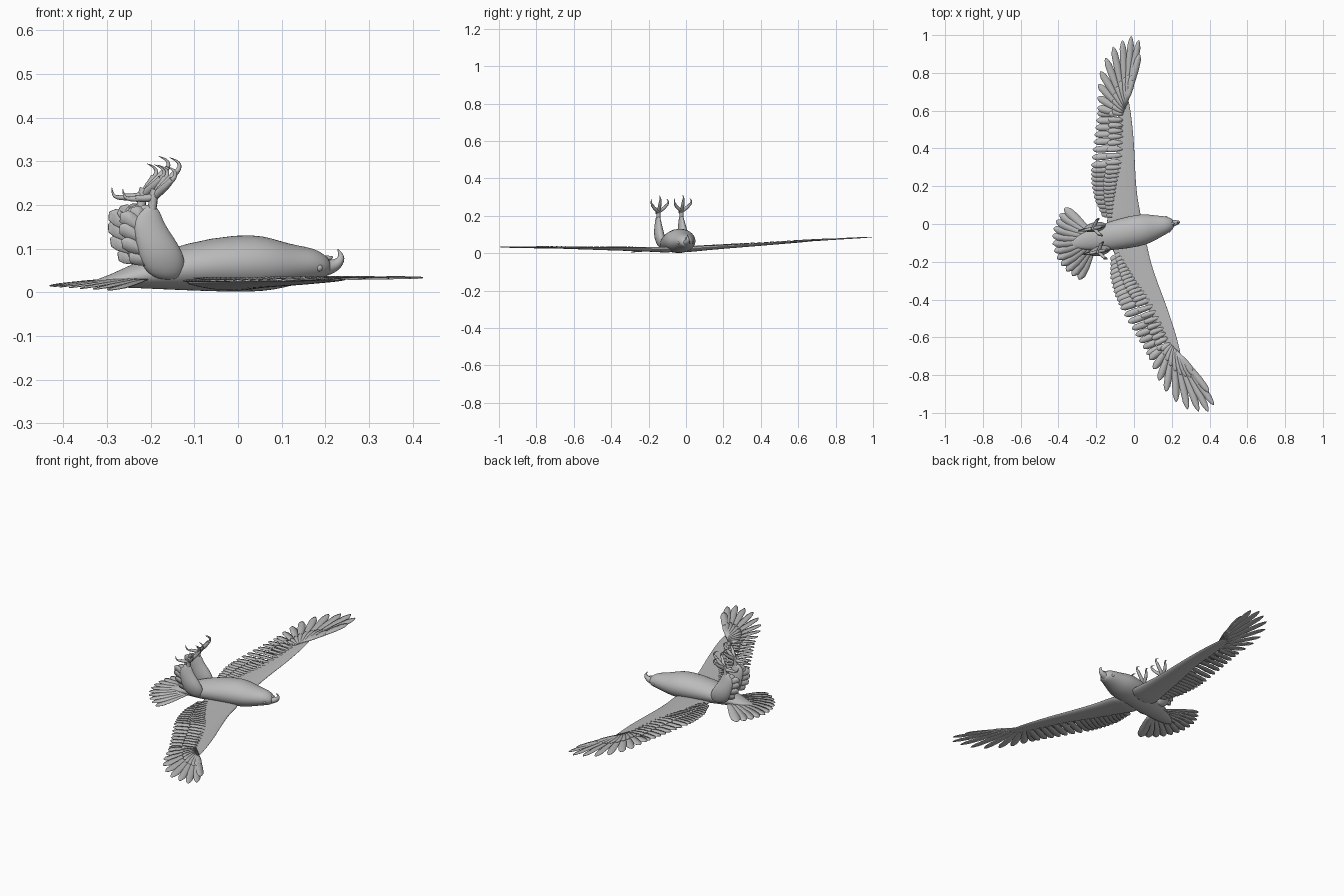
import bpy, bmesh, math
from mathutils import Vector, Matrix

cube = bpy.data.objects.get("Cube")
if cube:
    bpy.data.objects.remove(cube)

GREY = (0.5, 0.5, 0.5, 1)
mat = bpy.data.materials.new("plain grey")
mat.use_nodes = True
mat.diffuse_color = GREY
mat.node_tree.nodes["Principled BSDF"].inputs["Base Color"].default_value = GREY

# The bird lies on its back, heading mostly along +x, with a slight bank
ROOT = (Matrix.Translation((0, -0.037, 0)) @ Matrix.Rotation(math.radians(11.6), 4, 'Z')
        @ Matrix.Rotation(math.radians(1.5), 4, 'X'))


def finish(name, mesh, mirror=False, subsurf=0, thick=0):
    ob = bpy.data.objects.new(name, mesh)
    bpy.context.collection.objects.link(ob)
    mesh.materials.clear()
    mesh.materials.append(mat)
    ob.matrix_world = ROOT
    bpy.ops.object.select_all(action='DESELECT')
    ob.select_set(True)
    bpy.context.view_layer.objects.active = ob
    bpy.ops.object.shade_smooth_by_angle(angle=math.radians(50))
    if thick:
        sol = ob.modifiers.new("thickness", 'SOLIDIFY')
        sol.thickness = thick
        sol.offset = 0
    if subsurf:
        ob.modifiers.new("smooth", 'SUBSURF').levels = subsurf
        ob.modifiers["smooth"].render_levels = subsurf
    if mirror:
        mod = ob.modifiers.new("mirror", 'MIRROR')
        mod.use_axis = (False, True, False)
        mod.use_mirror_merge = False
    return ob


def to_mesh(bm, name):
    bmesh.ops.recalc_face_normals(bm, faces=bm.faces)
    mesh = bpy.data.meshes.new(name)
    bm.to_mesh(mesh)
    bm.free()
    return mesh


def loft(name, rings, **kw):
    bm = bmesh.new()
    loops = [[bm.verts.new(p) for p in ring] for ring in rings]
    n = len(loops[0])
    for a, b in zip(loops, loops[1:]):
        for i in range(n):
            j = (i + 1) % n
            bm.faces.new((a[i], a[j], b[j], b[i]))
    bm.faces.new(loops[0])
    bm.faces.new(loops[-1])
    return finish(name, to_mesh(bm, name), **kw)


def circle(n):
    return [(math.cos(2 * math.pi * i / n), math.sin(2 * math.pi * i / n)) for i in range(n)]


def tube(name, paths, mirror=True):
    """Tapered round limbs; every path point is x, y, z, radius."""
    cu = bpy.data.curves.new(name, 'CURVE')
    cu.dimensions = '3D'
    cu.bevel_depth = 1
    cu.bevel_resolution = 2
    cu.resolution_u = 4
    cu.use_fill_caps = True
    for path in paths:
        sp = cu.splines.new('NURBS')
        sp.points.add(len(path) - 1)
        for p, (x, y, z, r) in zip(sp.points, path):
            p.co = (x, y, z, 1)
            p.radius = r
        sp.order_u = 3
        sp.use_endpoint_u = True
    tmp = bpy.data.objects.new(name + " path", cu)
    bpy.context.collection.objects.link(tmp)
    bpy.context.view_layer.update()
    mesh = bpy.data.meshes.new_from_object(tmp.evaluated_get(bpy.context.evaluated_depsgraph_get()))
    bpy.data.objects.remove(tmp)
    return finish(name, mesh, mirror=mirror)


def feather(bm, base, tip, width, up=(0, 0, 1), twist=0.08, point=0.5):
    """A blade with a raised shaft and a rounded tip."""
    base, tip, up = Vector(base), Vector(tip), Vector(up)
    side = up.cross(tip - base).normalized()
    side = (side + up * twist).normalized()
    rows = []
    for t, w in ((0, .35), (.3, .75), (.65, 1), (.87, .9), (.96, point), (1, .1)):
        c = base.lerp(tip, t)
        h = side * width * w / 2
        rows.append([bm.verts.new(c - h), bm.verts.new(c + up * width * w * .06), bm.verts.new(c + h)])
    for a, b in zip(rows, rows[1:]):
        for i in (0, 1):
            bm.faces.new((a[i], a[i + 1], b[i + 1], b[i]))


def sample(pts, t):
    f = t * (len(pts) - 1)
    i = min(int(f), len(pts) - 2)
    return Vector(pts[i]).lerp(Vector(pts[i + 1]), f - i)


# Body and head: x, half width, lowest z, highest z
BODY = [(-.35, .012, .016, .024), (-.30, .036, .012, .038), (-.22, .06, .009, .078),
        (-.12, .078, .004, .115), (0, .085, 0, .134), (.06, .081, .002, .13),
        (.10, .07, .009, .117), (.14, .056, .019, .107), (.175, .046, .027, .102),
        (.20, .033, .033, .088), (.215, .018, .042, .074)]
loft("body", [[(x, w * c, (lo + hi) / 2 + (hi - lo) / 2 * s) for c, s in circle(24)]
              for x, w, lo, hi in BODY], subsurf=1)

# Beak with hooked tip, and eyes
tube("beak", [[(.19, 0, .057, .024), (.212, 0, .057, .018), (.234, 0, .066, .012),
               (.243, 0, .084, .007), (.232, 0, .099, .001)],
              [(.195, 0, .074, .012), (.208, 0, .077, .008), (.221, 0, .081, .002)]], mirror=False)
bm = bmesh.new()
bmesh.ops.create_uvsphere(bm, u_segments=12, v_segments=8, radius=.008,
                          matrix=Matrix.Translation((.182, .037, .057)))
finish("eyes", to_mesh(bm, "eyes"), mirror=True)

# Wing arm: y, leading x, trailing x, z, thickness
ARM = [(.02, .065, -.16, .024, .034), (.12, .055, -.115, .028, .026), (.25, .064, -.075, .032, .02),
       (.42, .092, -.008, .038, .015), (.55, .107, .025, .043, .011), (.67, .115, .05, .047, .007),
       (.72, .108, .075, .049, .003)]
AIRFOIL = [(0, 0), (.1, .3), (.4, .4), (.8, .3), (1, .15), (1, -.2), (.7, -.6), (.35, -.75), (.1, -.5)]
loft("wing_arm", [[(lead + (trail - lead) * c, y, z + h * th) for c, h in AIRFOIL]
                  for y, lead, trail, z, th in ARM], mirror=True, subsurf=2)


def wing_z(y):
    return .028 + .03 * y


def on_wing(p, lift=0):
    return (p.x, p.y, wing_z(p.y) + lift)


# Flight feathers of the inner wing, with a shorter covert row on top
ROOTS = [(-.09, .10), (-.06, .19), (-.03, .27), (.02, .36), (.05, .5), (.068, .62)]
TIPS = [(-.15, .13), (-.172, .21), (-.17, .3), (-.155, .38), (-.11, .52), (-.066, .65)]
bm = bmesh.new()
for i in range(19):
    a, b = sample(ROOTS, i / 18), sample(TIPS, i / 18)
    feather(bm, on_wing(a), on_wing(b, -.003), .037)
finish("secondary_feathers", to_mesh(bm, "secondary_feathers"), mirror=True, thick=.002)
bm = bmesh.new()
for i in range(22):
    a, b = sample(ROOTS, i / 21), sample(TIPS, i / 21)
    feather(bm, on_wing(a), on_wing(a.lerp(b, .55), .004), .03)
finish("covert_feathers", to_mesh(bm, "covert_feathers"), mirror=True, thick=.002)

# Fanned feathers of the wing tip
FAN = [(.217, .915), (.228, .986), (.193, 1.015), (.143, 1.003), (.088, .98),
       (.037, .93), (-.005, .865), (-.03, .80), (-.046, .735), (-.058, .68)]
bm = bmesh.new()
for i, tip in enumerate(FAN):
    t = i / (len(FAN) - 1)
    root = Vector((.107, .69)).lerp(Vector((.068, .62)), t)
    feather(bm, on_wing(root, .002 - .003 * t), on_wing(Vector(tip), .003 - .005 * t),
            .036 + .006 * t, twist=.12)
    mid = root.lerp(Vector(tip), .42)
    feather(bm, on_wing(root, .004), on_wing(mid, .004), .03, twist=.12)
finish("primary_feathers", to_mesh(bm, "primary_feathers"), mirror=True, thick=.002)

# Tail fan
bm = bmesh.new()
for i in range(12):
    a = math.radians(-55 + 10 * i)
    d = Vector((-math.cos(a), math.sin(a), 0))
    lift = .004 * math.cos(a * 1.5)
    feather(bm, Vector((-.2, 0, .032 + lift)) + d * .03,
            Vector((-.2, 0, .010 + lift)) + d * .236, .05)
finish("tail_feathers", to_mesh(bm, "tail_feathers"), thick=.002)

# Thighs: z, x, x radius, y radius, y
THIGH = [(.03, -.175, .02, .008, .058), (.045, -.183, .043, .02, .06), (.075, -.19, .055, .027, .063),
         (.105, -.2, .052, .027, .065), (.135, -.214, .045, .022, .065), (.165, -.225, .036, .017, .064),
         (.187, -.222, .027, .012, .063), (.2, -.218, .01, .008, .063)]
loft("thighs", [[(x + rx * c, y + ry * s, z) for c, s in circle(16)]
                for z, x, rx, ry, y in THIGH], mirror=True, subsurf=1)

# Ragged feathers along the back of the thighs
bm = bmesh.new()
for x, z, tx, tz in ((-.21, .07, -.268, .088), (-.22, .09, -.285, .122), (-.225, .115, -.29, .155),
                     (-.23, .14, -.288, .182), (-.23, .155, -.262, .195), (-.22, .16, -.238, .2)):
    for y in (.055, .072):
        feather(bm, (x, y, z), (tx, .064, tz), .036, up=(0, 1, 0), point=.35)
finish("thigh_feathers", to_mesh(bm, "thigh_feathers"), mirror=True, thick=.002)

# Shanks, toes and curved claws
Y = .063
toes = [[(-.22, Y, .17, .012), (-.213, Y, .2, .010), (-.212, Y, .222, .011), (-.207, Y, .236, .011)]]
for side in (-1, 0, 1):
    x, y, z = (-.166, Y, .268) if side == 0 else (-.185, Y + .034 * side, .25)
    k = Vector((-.208, Y, .222))
    m = k.lerp(Vector((x, y, z)), .55)
    out = .012 * side
    toes.append([(*k, .009), (*m, .010), (x, y, z, .008), (x + .008, y + out * .6, z + .012, .007)])
    toes.append([(x + .004, y + out * .4, z + .006, .007), (x + .017, y + out, z + .017, .005),
                 (x + .012, y + out, z + .035, .003), (x - .008, y + out * .6, z + .042, .0006)])
toes.append([(-.205, Y, .222, .009), (-.23, Y, .214, .009), (-.254, Y, .218, .007)])
toes.append([(-.248, Y, .216, .007), (-.268, Y, .214, .005), (-.282, Y, .222, .003),
             (-.283, Y, .238, .0006)])
tube("feet", toes)
